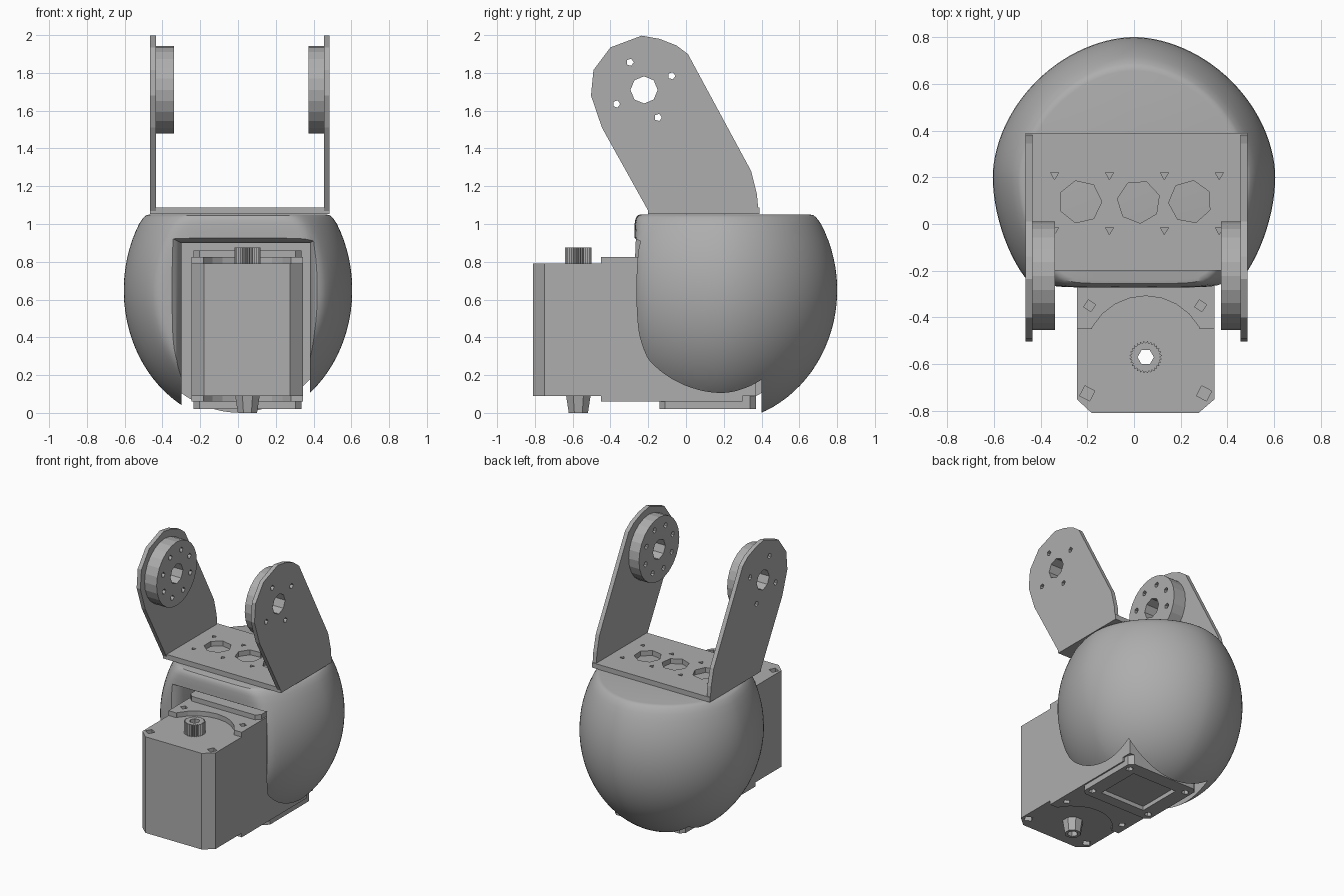
import bpy, bmesh
from math import sin, cos, pi, sqrt, radians, copysign

default = bpy.data.objects.get("Cube")
if default:
    bpy.data.objects.remove(default)

grey = bpy.data.materials.new("mid grey")
grey.use_nodes = True
grey.diffuse_color = (0.42, 0.42, 0.42, 1)
grey.node_tree.nodes["Principled BSDF"].inputs["Base Color"].default_value = (0.42, 0.42, 0.42, 1)


def loft(name, rings):
    """Closed solid through equal-length rings of points, capped at both ends."""
    bm = bmesh.new()
    loops = [[bm.verts.new(p) for p in ring] for ring in rings]
    for a, b in zip(loops, loops[1:]):
        for i in range(len(a)):
            j = (i + 1) % len(a)
            bm.faces.new((a[i], a[j], b[j], b[i]))
    bm.faces.new(loops[0])
    bm.faces.new(loops[-1])
    bmesh.ops.recalc_face_normals(bm, faces=bm.faces)
    mesh = bpy.data.meshes.new(name)
    bm.to_mesh(mesh)
    bm.free()
    mesh.materials.append(grey)
    obj = bpy.data.objects.new(name, mesh)
    bpy.context.collection.objects.link(obj)
    return obj


def prism(name, outline, lo, hi, axis="z"):
    place = (lambda u, v, w: (u, v, w)) if axis == "z" else (lambda u, v, w: (w, u, v))
    return loft(name, [[place(u, v, w) for u, v in outline] for w in (lo, hi)])


def ngon(u, v, r, n, turn=0.0):
    return [(u + r * cos(turn + 2 * pi * i / n), v + r * sin(turn + 2 * pi * i / n)) for i in range(n)]


def rect(x0, x1, y0, y1, c=0.0):
    if not c:
        return [(x0, y0), (x1, y0), (x1, y1), (x0, y1)]
    return [(x0 + c, y0), (x1 - c, y0), (x1, y0 + c), (x1, y1 - c),
            (x1 - c, y1), (x0 + c, y1), (x0, y1 - c), (x0, y0 + c)]


def activate(obj):
    bpy.ops.object.select_all(action="DESELECT")
    obj.select_set(True)
    bpy.context.view_layer.objects.active = obj


def cut(obj, cutter):
    cutter.hide_render = True
    mod = obj.modifiers.new("cut", "BOOLEAN")
    mod.operation, mod.solver, mod.object = "DIFFERENCE", "EXACT", cutter
    activate(obj)
    bpy.ops.object.modifier_apply(modifier=mod.name)
    bpy.data.objects.remove(cutter)


def drill(obj, u, v, r, n, lo, hi, axis="z", turn=0.0):
    cut(obj, prism("drill", ngon(u, v, r, n, turn), lo, hi, axis))


# Rounded shell: egg-shaped plan scaled up the height, flattened at the front and top
def shell_ring(z, s, inset=0.0, n=112):
    front = -0.275 + inset
    ring = []
    for i in range(n):
        c, d = cos(2 * pi * i / n), sin(2 * pi * i / n)
        px = 0.605 * copysign(abs(c) ** 1.08, c)
        py = 0.2 + (0.6 if d > 0 else 0.74) * copysign(abs(d) ** 1.08, d)
        y = 0.16 + s * (py - 0.16) - front
        ring.append((s * px, front + (y + sqrt(y * y + 0.002)) / 2, z))
    return ring


heights = [0.65 - 0.7 * cos(radians(a)) for a in range(8, 121, 4)]
rings = [shell_ring(z, sqrt(1 - ((z - 0.65) / 0.7) ** 2)) for z in heights]
rings += [shell_ring(1.02, 0.845, 0.003), shell_ring(1.035, 0.825, 0.008),
          shell_ring(1.046, 0.805, 0.016), shell_ring(1.05, 0.775, 0.03)]
shell = loft("shell", rings)

# Motor opening in the shell, flared at the front lip
opening = []
for y, flare in ((-0.6, 0.07), (-0.28, 0.06), (-0.25, 0.025), (-0.2, 0), (0.4, 0)):
    x0, x1, top = -0.3 - flare, 0.38 + flare, 0.9 + flare * 0.5
    opening.append([(x0, y, -0.3), (x1, y, -0.3), (x1, y, top), (x0, y, top)])
cut(shell, loft("opening", opening))
activate(shell)
bpy.ops.object.shade_smooth_by_angle(angle=radians(32))

# Motor block with chamfered corners, corner screw pockets and shaft bore
MX, MY = 0.05, -0.57
motor = prism("motor_block", [(-0.18, -0.81), (0.275, -0.81), (0.345, -0.75), (0.345, -0.3),
                              (-0.245, -0.3), (-0.245, -0.75)], 0.09, 0.79)
for x in (-0.2, 0.3):
    drill(motor, x, -0.725, 0.034, 4, 0.76, 0.9, turn=0.3)
    drill(motor, x, -0.725, 0.034, 4, 0, 0.12, turn=0.3)
drill(motor, MX, MY, 0.035, 6, -0.1, 1)

# Gearbox behind the motor, with raised cover and mounting flanges
prism("gearbox", rect(-0.245, 0.345, -0.4, 0.37), 0.09, 0.79)
for name, lo, hi in (("upper_flange", 0.79, 0.825), ("lower_flange", 0.06, 0.09)):
    flange = prism(name, rect(-0.245, 0.345, -0.45, 0.3), lo, hi)
    drill(flange, MX, MY, 0.262, 24, 0, 1)
    for x in (-0.19, 0.285):
        drill(flange, x, -0.35, 0.026, 4, 0, 1, turn=0.2)
prism("upper_cover", rect(-0.235, 0.335, -0.24, 0.36, 0.03), 0.825, 0.86)
cover = prism("lower_cover", rect(-0.235, 0.335, -0.14, 0.37, 0.03), 0.02, 0.09)
cut(cover, prism("recess", rect(-0.13, 0.23, -0.06, 0.27), -0.1, 0.05))
for x in (-0.19, 0.29):
    for y in (-0.08, 0.3):
        drill(cover, x, y, 0.025, 6, -0.1, 0.06)

# Output pinion and lower shaft boss
teeth = 28
pinion = prism("pinion", [(MX + r * cos(pi * i / teeth), MY + r * sin(pi * i / teeth))
                          for i in range(2 * teeth) for r in [0.07 if i % 2 else 0.06]], 0.79, 0.875)
drill(pinion, MX, MY, 0.035, 6, 0.7, 1)
boss = loft("shaft_boss", [[(x, y, z) for x, y in ngon(MX, MY, r, 8, pi / 8)]
                           for z, r in ((0.0, 0.055), (0.09, 0.07))])
drill(boss, MX, MY, 0.035, 6, -0.1, 0.2)

# Bracket base plate with lightening holes and screw holes
plate = prism("bracket_base", rect(-0.465, 0.485, -0.2, 0.39), 1.052, 1.088)
for x, turn in ((-0.23, 0.0), (0.02, 0.3), (0.24, 0.5)):
    drill(plate, x, 0.095, 0.092, 7, 1, 1.2, turn=turn)
for x in (-0.34, -0.105, 0.13, 0.365):
    for y in (-0.025, 0.21):
        drill(plate, x, y, 0.02, 3, 1, 1.2, turn=0.5)

# Slanted bracket arms, each with a round horn on its inner face
arm_outline = [(-0.2, 1.07), (0.385, 1.055), (0.375, 1.16), (0.345, 1.28), (0.01, 1.9), (-0.05, 1.945),
               (-0.14, 1.98), (-0.235, 1.997), (-0.4, 1.935), (-0.49, 1.815), (-0.503, 1.68), (-0.445, 1.51)]
HY, HZ = -0.222, 1.71
for side, a0, a1, h0, h1 in (("right", -0.465, -0.435, -0.436, -0.338),
                             ("left", 0.455, 0.485, 0.372, 0.456)):
    arm = prism("bracket_arm_" + side, arm_outline, a0, a1, "x")
    horn = prism("horn_" + side, ngon(HY, HZ, 0.232, 24), h0, h1, "x")
    for part in (arm, horn):
        drill(part, HY, HZ, 0.072, 8, -1, 1, "x")
        step = 2 if part is arm else 1
        for i in range(0, 8, step):
            a = radians(27) + i * pi / 4
            drill(part, HY + 0.164 * cos(a), HZ + 0.164 * sin(a), 0.02, 5, -1, 1, "x")
